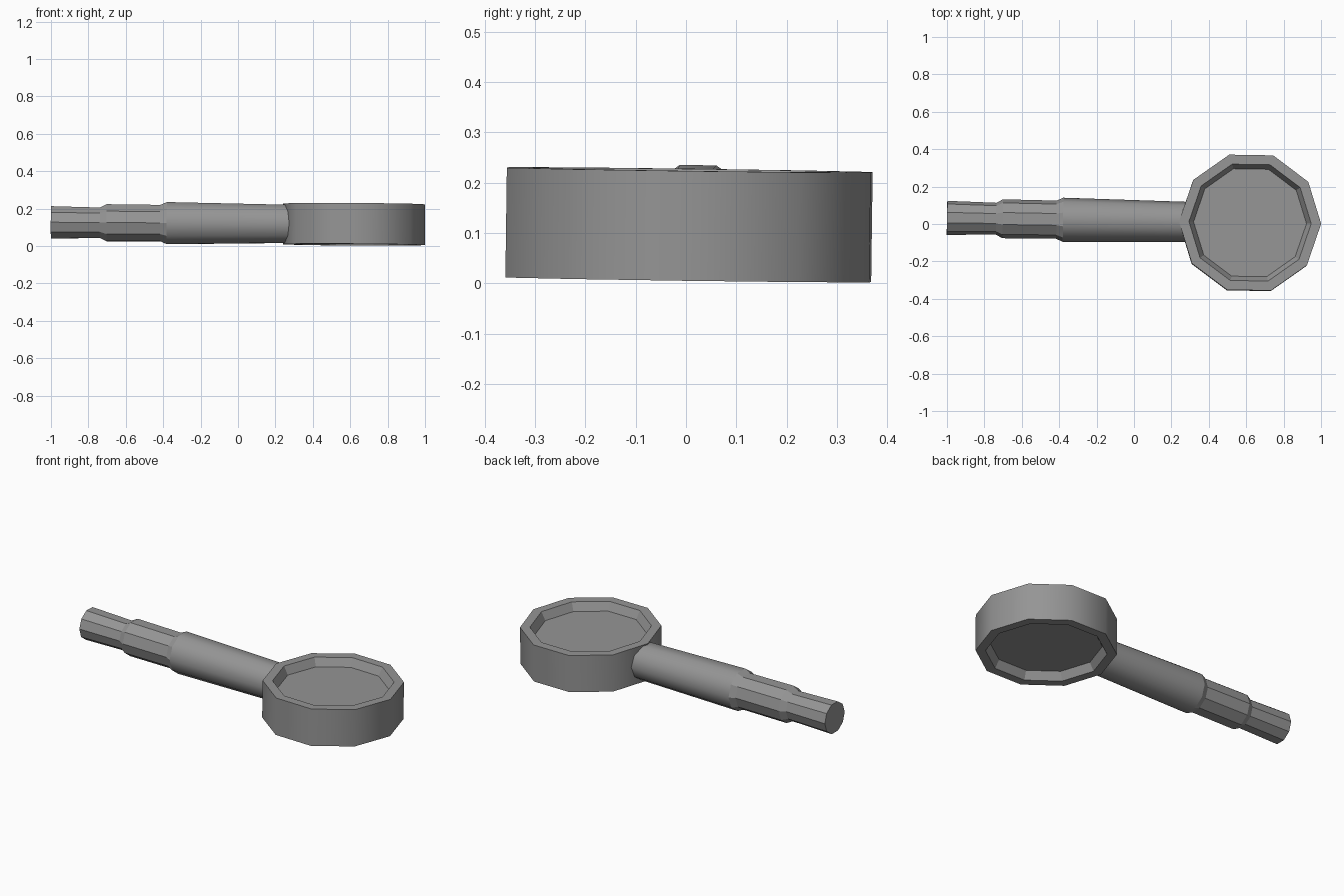
import bpy
import bmesh
import math
from mathutils import Euler, Matrix

default_cube = bpy.data.objects.get("Cube")
if default_cube:
    bpy.data.objects.remove(default_cube, do_unlink=True)

SIDES = 10

# Single grey metal material
metal = bpy.data.materials.new("grey metal")
metal.use_nodes = True
grey = (0.3, 0.3, 0.3, 1)
metal.diffuse_color = grey
metal.node_tree.nodes["Principled BSDF"].inputs["Base Color"].default_value = grey

# Shared slight tilt, pivoting on the centre of the head
tilt = Euler([math.radians(a) for a in (-0.78, 0.35, -0.95)]).to_matrix().to_4x4()
placement = Matrix.Translation((0.62, 0.006, 0.1165)) @ tilt


def turned(name, profile, orient, smooth_bands):
    """Ten-sided turned solid from (radius, height) pairs, capped at both ends."""
    bm = bmesh.new()
    rings = []
    for radius, height in profile:
        rings.append([bm.verts.new((radius * math.cos(math.tau * k / SIDES),
                                    radius * math.sin(math.tau * k / SIDES), height))
                      for k in range(SIDES)])
    for band, (low, high) in enumerate(zip(rings, rings[1:])):
        for k in range(SIDES):
            n = (k + 1) % SIDES
            face = bm.faces.new((low[k], low[n], high[n], high[k]))
            face.smooth = band in smooth_bands
    bm.faces.new(rings[0][::-1])
    bm.faces.new(rings[-1])
    bmesh.ops.recalc_face_normals(bm, faces=bm.faces[:])
    bm.transform(orient)
    mesh = bpy.data.meshes.new(name)
    bm.to_mesh(mesh)
    bm.free()
    mesh.materials.append(metal)
    obj = bpy.data.objects.new(name, mesh)
    obj.matrix_world = placement
    bpy.context.collection.objects.link(obj)
    return obj


# Head: thick disc with a bevelled recess on both faces
half, floor = 0.109, 0.062
turned("head", [(0.302, -floor), (0.327, -half), (0.38, -half),
                (0.38, half), (0.327, half), (0.302, floor)],
       Matrix.Identity(4), {2})

# Rod: stepped shaft, narrow tip first, ending inside the head wall
along_x = Matrix(((0, 0, 1, 0), (1, 0, 0, 0), (0, 1, 0, 0), (0, 0, 0, 1)))
turned("stepped_rod", [(0.091, -1.62), (0.085, -1.358), (0.104, -1.322),
                       (0.102, -1.035), (0.118, -1.0), (0.107, -0.345)],
       along_x, {4})
